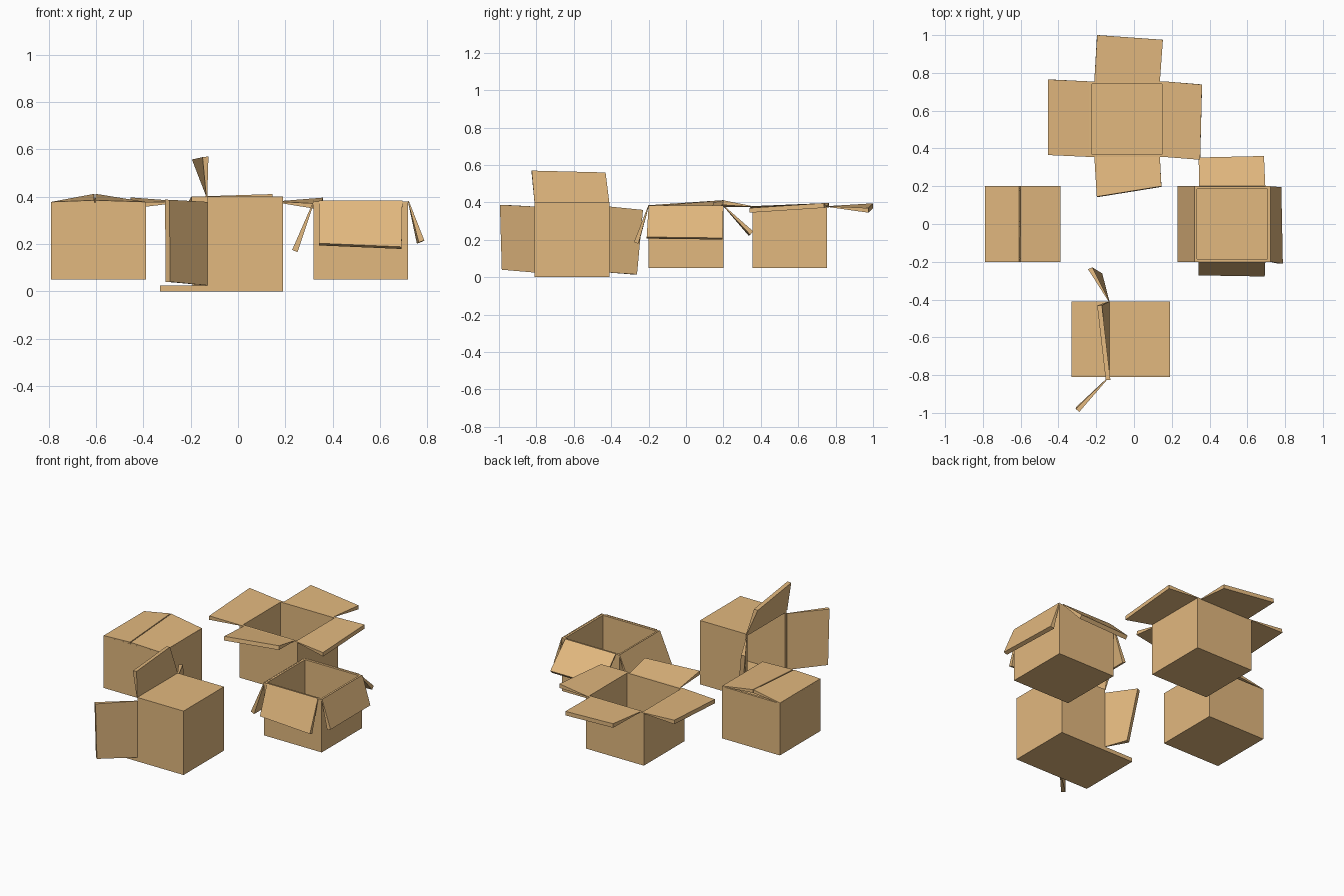
import bpy, bmesh, math
from mathutils import Vector, Matrix

if "Cube" in bpy.data.objects:
    bpy.data.objects.remove(bpy.data.objects["Cube"])

card = bpy.data.materials.new("cardboard")
card.diffuse_color = (0.76, 0.48, 0.21, 1)
card.use_nodes = True
card.node_tree.nodes["Principled BSDF"].inputs["Base Color"].default_value = card.diffuse_color
WALL = 0.02


def finish(bm, name):
    bmesh.ops.recalc_face_normals(bm, faces=bm.faces)
    me = bpy.data.meshes.new(name)
    bm.to_mesh(me)
    bm.free()
    me.materials.append(card)
    ob = bpy.data.objects.new(name, me)
    bpy.context.collection.objects.link(ob)
    return ob


def carton(name, base, height, turn=0.0):
    """Open box 0.4 wide, hollowed from the top, tipped about y by turn."""
    bm = bmesh.new()
    bmesh.ops.create_cube(bm, size=1)
    bmesh.ops.scale(bm, vec=(0.4, 0.4, height), verts=bm.verts)
    bmesh.ops.translate(bm, vec=(0, 0, height / 2), verts=bm.verts)
    bm.normal_update()
    top = max(bm.faces, key=lambda f: f.calc_center_median().z)
    bmesh.ops.inset_region(bm, faces=[top], thickness=WALL)
    floor = bmesh.ops.extrude_discrete_faces(bm, faces=[top])["faces"][0]
    bmesh.ops.translate(bm, vec=(0, 0, WALL - height), verts=floor.verts)
    m = Matrix.Translation(base) @ Matrix.Rotation(turn, 4, 'Y')
    bmesh.ops.transform(bm, matrix=m, verts=bm.verts)
    return finish(bm, name)


def flap(name, h0, h1, t1, t0, hint=(0, 0, -1), hinge=0.004, tip=0.025):
    """Wedge-shaped flap: hinge edge h0-h1, tip edge t0-t1, thickened towards hint."""
    p = [Vector(v) for v in (h0, h1, t1, t0)]
    n = (p[2] - p[0]).cross(p[3] - p[1]).normalized()
    if n.dot(Vector(hint)) < 0:
        n = -n
    q = [v + n * d for v, d in zip(p, (hinge, hinge, tip, tip))]
    bm = bmesh.new()
    a = [bm.verts.new(v) for v in p]
    b = [bm.verts.new(v) for v in q]
    bm.faces.new(a)
    bm.faces.new(b)
    for i in range(4):
        j = (i + 1) % 4
        bm.faces.new((a[i], a[j], b[j], b[i]))
    return finish(bm, name)


# Closed box: two long flaps meeting on top, raised at the back
carton("closed_box", (-0.59, 0, 0.05), 0.325)
for side, x, xt in (("left", -0.79, -0.608), ("right", -0.39, -0.602)):
    flap("closed_box_" + side + "_flap", (x, -0.2, 0.378), (x, 0.2, 0.378),
         (xt, 0.2, 0.412), (xt, -0.2, 0.385), tip=0.02)
for side, s in (("front", -1), ("back", 1)):
    flap("closed_box_" + side + "_inner_flap", (-0.765, s * 0.18, 0.37), (-0.415, s * 0.18, 0.37),
         (-0.415, s * 0.01, 0.35), (-0.765, s * 0.01, 0.35))

# Tipped box: opening faces left
carton("tipped_box", (0.19, -0.61, 0.2), 0.32, -math.pi / 2)
left = (-1, 0, 0)
flap("tipped_box_bottom_flap", (-0.13, -0.81, 0), (-0.13, -0.41, 0),
     (-0.33, -0.41, 0), (-0.33, -0.81, 0), (0, 0, 1), hinge=0.025)
flap("tipped_box_top_flap", (-0.13, -0.81, 0.4), (-0.13, -0.41, 0.4),
     (-0.17, -0.43, 0.56), (-0.125, -0.825, 0.57), left)
flap("tipped_box_front_flap", (-0.13, -0.81, 0.025), (-0.13, -0.81, 0.378),
     (-0.29, -0.995, 0.387), (-0.287, -0.985, 0.04), left)
flap("tipped_box_back_flap", (-0.13, -0.41, 0.025), (-0.13, -0.41, 0.378),
     (-0.22, -0.23, 0.36), (-0.168, -0.262, 0.015), left)

# Open box: flaps spread out flat
carton("open_box", (-0.037, 0.555, 0.05), 0.33)
flap("open_box_left_flap", (-0.235, 0.355, 0.38), (-0.235, 0.755, 0.38),
     (-0.455, 0.765, 0.397), (-0.455, 0.365, 0.375))
flap("open_box_right_flap", (0.16, 0.355, 0.38), (0.16, 0.755, 0.38),
     (0.36, 0.738, 0.396), (0.35, 0.34, 0.37))
flap("open_box_back_flap", (-0.21, 0.755, 0.38), (0.137, 0.755, 0.38),
     (0.153, 0.975, 0.37), (-0.195, 1.0, 0.395))
flap("open_box_front_flap", (-0.21, 0.355, 0.38), (0.137, 0.355, 0.38),
     (0.145, 0.2, 0.411), (-0.197, 0.145, 0.4))

# Drooping box: flaps hang down outside the walls
carton("drooping_box", (0.52, 0, 0.05), 0.33)
flap("drooping_box_left_flap", (0.32, -0.2, 0.383), (0.32, 0.2, 0.383),
     (0.229, 0.2, 0.175), (0.229, -0.2, 0.175))
flap("drooping_box_right_flap", (0.722, -0.2, 0.383), (0.722, 0.2, 0.383),
     (0.78, 0.195, 0.21), (0.788, -0.21, 0.215))
flap("drooping_box_front_flap", (0.342, -0.202, 0.383), (0.695, -0.202, 0.383),
     (0.692, -0.278, 0.188), (0.342, -0.272, 0.203))
flap("drooping_box_back_flap", (0.345, 0.202, 0.383), (0.695, 0.202, 0.383),
     (0.688, 0.36, 0.245), (0.342, 0.352, 0.24))
